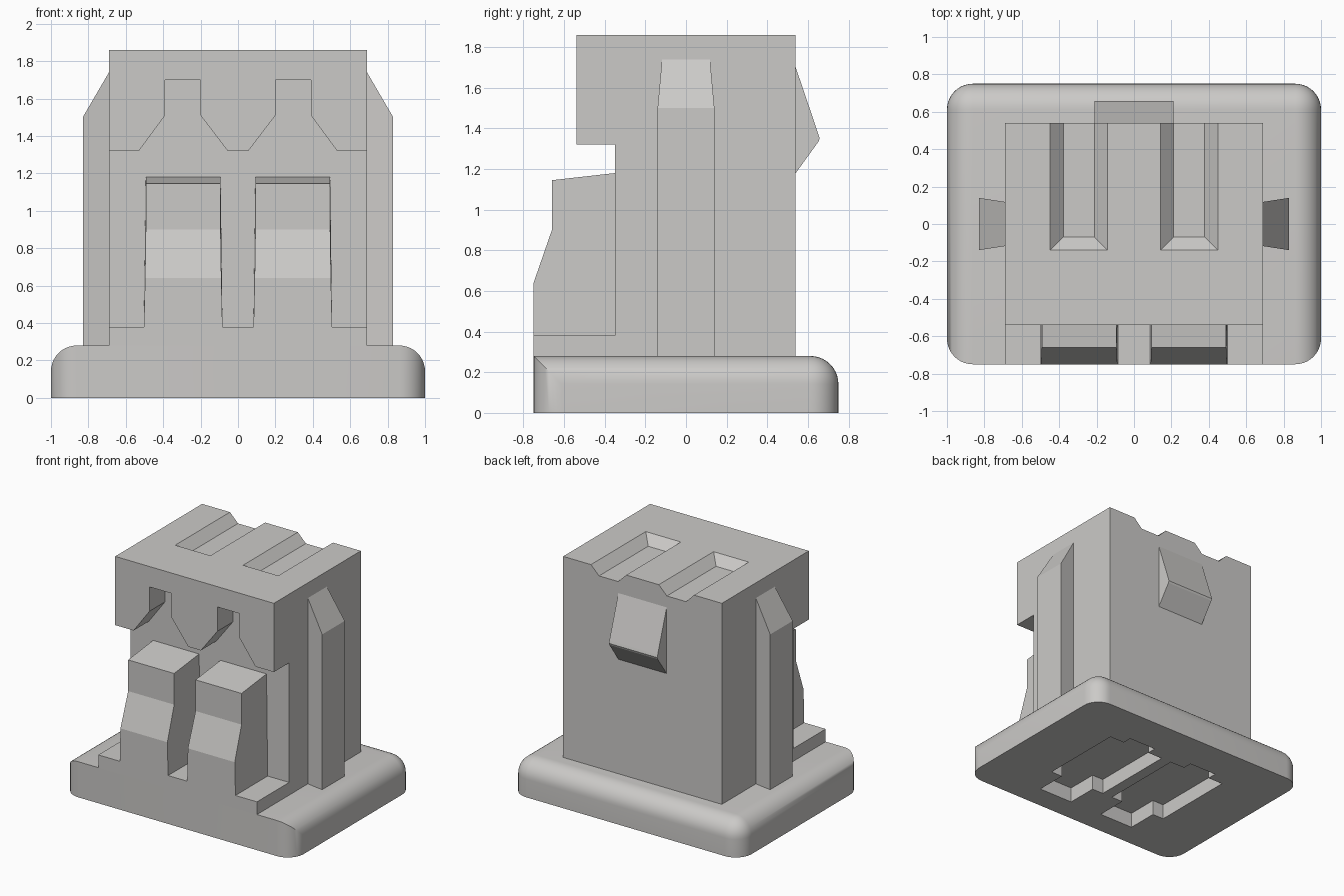
import bpy, bmesh
from mathutils import Vector

cube = bpy.data.objects.get("Cube")
if cube:
    bpy.data.objects.remove(cube, do_unlink=True)

# Material
grey = bpy.data.materials.new("light grey plastic")
grey.use_nodes = True
colour = (0.60, 0.59, 0.575, 1)
grey.diffuse_color = colour
grey.node_tree.nodes["Principled BSDF"].inputs["Base Color"].default_value = colour


def finish(name, bm):
    bmesh.ops.recalc_face_normals(bm, faces=bm.faces)
    mesh = bpy.data.meshes.new(name)
    bm.to_mesh(mesh)
    bm.free()
    mesh.materials.append(grey)
    obj = bpy.data.objects.new(name, mesh)
    bpy.context.collection.objects.link(obj)
    return obj


def prism(name, profile, axis, lo, hi, adjust=None):
    """Extrude a 2D profile along an axis; adjust may then reshape each vertex."""
    bm = bmesh.new()

    def place(p, t):
        co = list(p)
        co.insert("xyz".index(axis), t)
        return bm.verts.new(co)

    face = bm.faces.new([place(p, lo) for p in profile])
    ext = bmesh.ops.extrude_face_region(bm, geom=[face])
    shift = Vector([hi - lo if a == axis else 0 for a in "xyz"])
    for v in ext["geom"]:
        if isinstance(v, bmesh.types.BMVert):
            v.co += shift
    if adjust:
        for v in bm.verts:
            adjust(v.co)
    return finish(name, bm)


def cut(obj, cutters):
    for c in cutters:
        mod = obj.modifiers.new("cut", "BOOLEAN")
        mod.operation = "DIFFERENCE"
        mod.solver = "EXACT"
        mod.object = c
        c.hide_render = True
    bpy.context.view_layer.update()
    deps = bpy.context.evaluated_depsgraph_get()
    mesh = bpy.data.meshes.new_from_object(obj.evaluated_get(deps))
    obj.modifiers.clear()
    obj.data = mesh
    for c in cutters:
        bpy.data.objects.remove(c, do_unlink=True)


def mirrored(points):
    return points + [(-x, z) for x, z in reversed(points)]


# Base plate: rounded corners, rounded top edge except along the front
bm = bmesh.new()
bmesh.ops.create_cube(bm, size=1)
for v in bm.verts:
    v.co = Vector((v.co.x * 2, v.co.y * 1.5, (v.co.z + 0.5) * 0.28))
rounded = []
for e in bm.edges:
    a, b = e.verts
    mid = (a.co + b.co) / 2
    upright = abs(a.co.z - b.co.z) > 0.1
    if upright or (mid.z > 0.2 and mid.y > -0.5):
        rounded.append(e)
bmesh.ops.bevel(bm, geom=rounded, offset=0.138, segments=10, profile=0.5, affect="EDGES")
base = finish("base_plate", bm)

# Stepped pockets under the base
pocket = [(-0.25, -0.31), (-0.15, -0.31), (-0.15, -0.56), (0.15, -0.56),
          (0.15, -0.31), (0.25, -0.31), (0.25, 0.375), (0.12, 0.375),
          (0.12, 0.45), (-0.12, 0.45), (-0.12, 0.375), (-0.25, 0.375)]
cut(base, [prism("pocket_cutter", [(x + c, y) for x, y in pocket], "z", -0.1, 0.12)
           for c in (-0.295, 0.295)])

# Main housing with the low front ledge
body = prism("housing", [(-0.75, 0.28), (-0.75, 0.38), (-0.35, 0.38), (-0.35, 1.86),
                         (0.54, 1.86), (0.54, 0.28)], "x", -0.69, 0.69)


# Top grooves with sloped walls and a sloped front end
def slope_end(co):
    if co.y < 0.3:
        co.y = -0.07 - (co.z - 1.79)


cut(body, [prism("groove_cutter", [(c - 0.083, 1.79), (c + 0.083, 1.79),
                                   (c + 0.223, 1.93), (c - 0.223, 1.93)],
                 "y", 0, 0.7, slope_end) for c in (-0.295, 0.295)])

# Front overhang with two flared keyhole notches
prism("front_overhang", mirrored([(0.055, 1.32), (0.20, 1.51), (0.20, 1.70), (0.39, 1.70),
                                  (0.39, 1.51), (0.53, 1.32), (0.69, 1.32), (0.69, 1.86)]),
      "y", -0.54, -0.35)

for side, label in ((1, "left"), (-1, "right")):
    # Front release button, slightly wider at its foot
    def widen_foot(co, c=0.293 * side):
        if co.z < 0.8:
            co.x = c + (co.x - c) * (1.05 if co.z < 0.5 else 1.02)

    prism(label + "_button", [(-0.75, 0.38), (-0.75, 0.64), (-0.66, 0.90), (-0.66, 1.145),
                              (-0.35, 1.18), (-0.35, 0.38)],
          "x", 0.293 * side - 0.2, 0.293 * side + 0.2, widen_foot)

    # Dovetail side rail with a slanted top
    def slant_top(co):
        if co.z > 1:
            co.z = 1.50 if abs(co.x) > 0.75 else 1.74

    prism(label + "_rail", [(0.69 * side, -0.118), (0.83 * side, -0.14),
                            (0.83 * side, 0.14), (0.69 * side, 0.118)],
          "z", 0.28, 1.6, slant_top)

# Back latch wedge
prism("back_latch", [(0.54, 1.70), (0.652, 1.37), (0.658, 1.35), (0.652, 1.335),
                     (0.54, 1.18)], "x", -0.21, 0.21)

# Smooth only the rounded base
bpy.ops.object.select_all(action="DESELECT")
base.select_set(True)
bpy.context.view_layer.objects.active = base
bpy.ops.object.shade_smooth_by_angle(angle=0.6)
